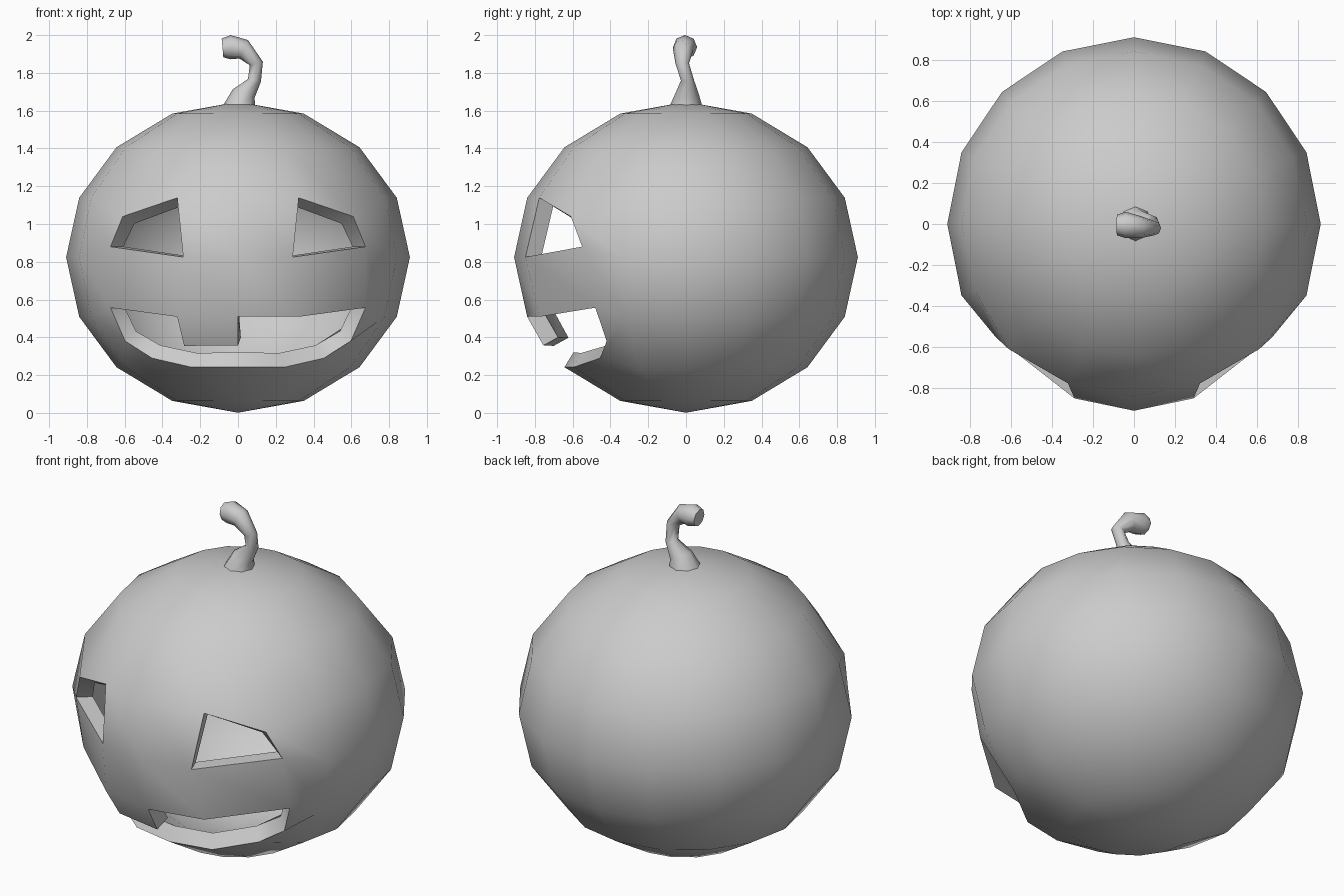
import bpy, bmesh
from math import sin, cos, radians, pi
from mathutils import Vector

if "Cube" in bpy.data.objects:
    bpy.data.objects.remove(bpy.data.objects["Cube"])

RX, RZ, CZ = 0.91, 0.823, 0.824


def finish(name, bm, thickness=0, angle=45):
    mesh = bpy.data.meshes.new(name)
    bm.to_mesh(mesh)
    bm.free()
    ob = bpy.data.objects.new(name, mesh)
    bpy.context.collection.objects.link(ob)
    bpy.ops.object.select_all(action='DESELECT')
    ob.select_set(True)
    bpy.context.view_layer.objects.active = ob
    if thickness:
        mod = ob.modifiers.new("shell", 'SOLIDIFY')
        mod.thickness = thickness
        mod.offset = -1
        bpy.ops.object.modifier_apply(modifier=mod.name)
    bpy.ops.object.shade_smooth_by_angle(angle=radians(angle))
    return ob


# Hollow body: a 16 x 8 sphere whose grid points shape the face openings
bm = bmesh.new()
bmesh.ops.create_uvsphere(bm, u_segments=16, v_segments=8, radius=1)


def at(lon, lat):
    """Sphere vertex; lon measured from the front towards +x."""
    a, b = radians(lon), radians(lat)
    p = Vector((sin(a) * cos(b), -cos(a) * cos(b), sin(b)))
    return min(bm.verts, key=lambda v: (v.co - p).length)


def quad(lon, lat):
    """Face whose low corner is at lon, lat."""
    corners = {at(lon + i, lat + j) for i in (0, 22.5) for j in (0, 22.5)}
    return next(f for f in bm.faces if set(f.verts) == corners)


holes = [quad(lon, 0) for lon in (-45, 22.5)]
holes += [quad(lon, -45) for lon in (-45, -22.5, 0, 22.5)]
tooth_top = at(-22.5, -22.5), at(0, -22.5)

# Adjusted eye and mouth corners, mirrored left to right
moves = []
for s in (-1, 1):
    corner, low = at(45 * s, -22.5), at(45 * s, -45)
    moves += [(at(22.5 * s, 0), (s * 0.29, -0.85, 0.825)),
              (at(45 * s, 0), (s * 0.675, -0.55, 0.88)),
              (at(45 * s, 22.5), (s * 0.61, -0.61, 1.04)),
              (corner, (s * 0.675, -0.48, 0.557)),
              (low, (s * 0.455, -0.455, 0.29))]
    edge = next(e for e in corner.link_edges if low in e.verts)
    cheek = bmesh.utils.edge_split(edge, corner, 0.5)[1]
    moves.append((cheek, (s * 0.597, -0.42, 0.38)))

for v in bm.verts:
    v.co = (v.co.x * RX, v.co.y * RX, v.co.z * RZ + CZ)
for v, co in moves:
    v.co = co
bmesh.ops.delete(bm, geom=holes, context='FACES')

# Single tooth hanging from the upper lip
a, b = tooth_top
bm.faces.new((a, bm.verts.new((-0.285, -0.70, 0.355)),
              bm.verts.new((0, -0.755, 0.357)), b))
finish("pumpkin_body", bm, thickness=0.09)

# Curved stem: eight-sided rings swept along a hook (x, y, z, radius)
path = [(0.005, 0, 1.625, 0.086), (0.03, 0.005, 1.69, 0.062),
        (0.087, 0.008, 1.76, 0.035), (0.097, -0.02, 1.85, 0.036),
        (0.03, -0.015, 1.925, 0.054), (-0.04, -0.005, 1.936, 0.064),
        (-0.082, -0.005, 1.932, 0.05)]
tilts = [90, 68, 78, 105, 155, 180, 185]
bm = bmesh.new()
rings = []
for (x, y, z, r), tilt in zip(path, tilts):
    t = radians(tilt)
    across = Vector((sin(t), 0, -cos(t)))
    rings.append([bm.verts.new(Vector((x, y, z)) + across * r * cos(k * pi / 4)
                               + Vector((0, r * sin(k * pi / 4), 0)))
                  for k in range(8)])
for lo, hi in zip(rings, rings[1:]):
    for k in range(8):
        n = (k + 1) % 8
        bm.faces.new((lo[k], lo[n], hi[n], hi[k]))
bm.faces.new(rings[0][::-1])
bm.faces.new(rings[-1])
bmesh.ops.recalc_face_normals(bm, faces=bm.faces)
finish("stem", bm, angle=60)
